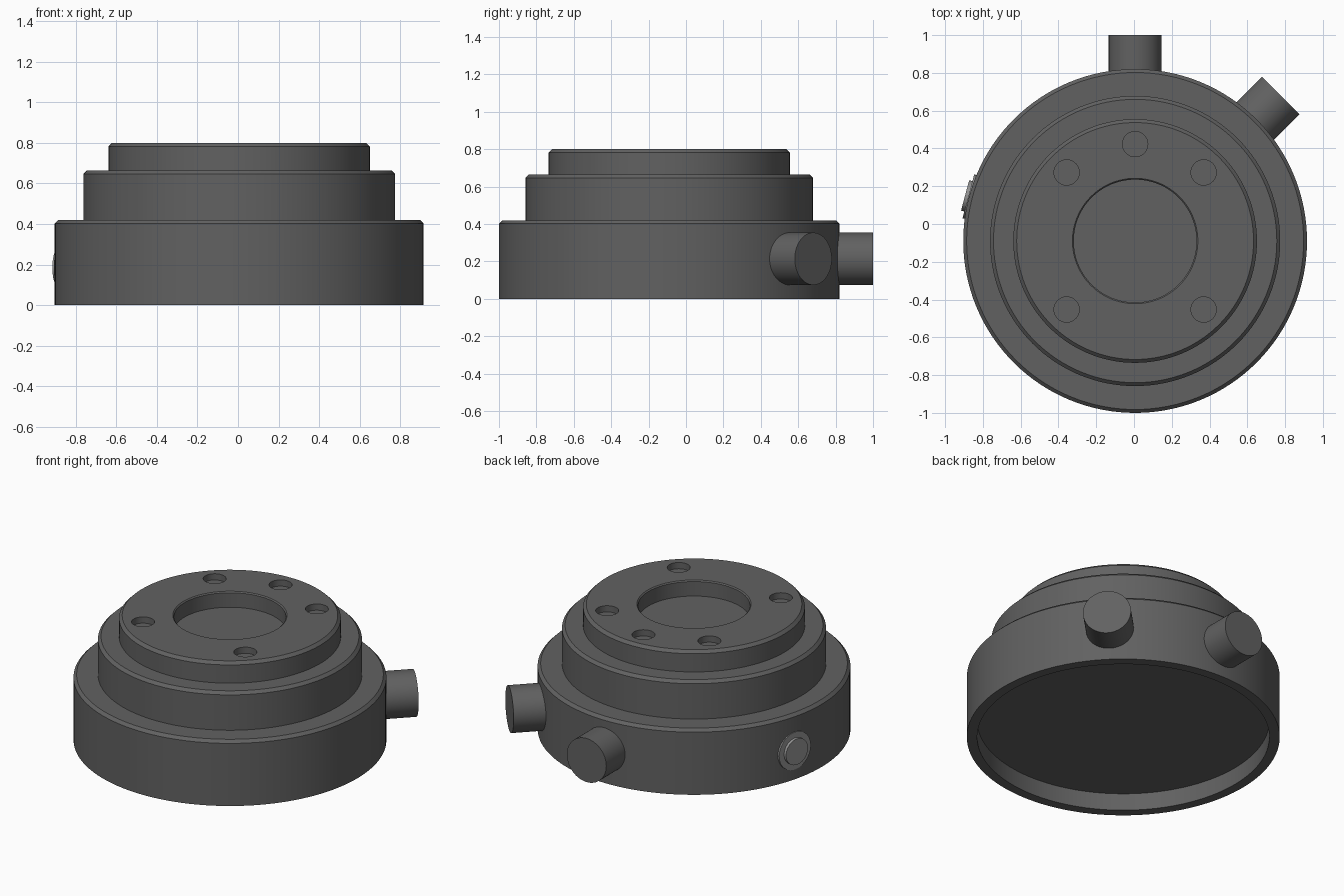
import bpy, bmesh, math
from mathutils import Vector

if "Cube" in bpy.data.objects:
    bpy.data.objects.remove(bpy.data.objects["Cube"])

CENTRE = Vector((0.006, -0.09, 0))


def material(name, v):
    m = bpy.data.materials.new(name)
    m.diffuse_color = (v, v, v, 1)
    m.use_nodes = True
    m.node_tree.nodes["Principled BSDF"].inputs["Base Color"].default_value = m.diffuse_color
    return m


DARK = material("dark_grey", 0.12)
LIGHT = material("light_grey", 0.3)


def smooth(ob):
    bpy.ops.object.select_all(action='DESELECT')
    ob.select_set(True)
    bpy.context.view_layer.objects.active = ob
    bpy.ops.object.shade_smooth_by_angle(angle=math.radians(30))


def lathe(name, profile, mat, steps=128):
    """Revolve (radius, z) points around the z axis."""
    bm = bmesh.new()
    vs = [bm.verts.new((r, 0, z)) for r, z in profile]
    es = [bm.edges.new(p) for p in zip(vs, vs[1:])]
    bmesh.ops.spin(bm, geom=vs + es, cent=(0, 0, 0), axis=(0, 0, 1),
                   angle=math.tau, steps=steps)
    bmesh.ops.remove_doubles(bm, verts=bm.verts, dist=1e-5)
    bmesh.ops.recalc_face_normals(bm, faces=bm.faces)
    me = bpy.data.meshes.new(name)
    bm.to_mesh(me)
    bm.free()
    me.materials.append(mat)
    ob = bpy.data.objects.new(name, me)
    bpy.context.collection.objects.link(ob)
    return ob


def radial(name, profile, angle, z, mat):
    """Lathed part pointing outward; profile z is distance from the body axis."""
    ob = lathe(name, profile, mat, 64)
    ob.rotation_euler = (0, math.pi / 2, math.radians(angle))
    ob.location = CENTRE + Vector((0, 0, z))
    smooth(ob)
    return ob


# Stepped body with hollow underside and central top recess
C = 0.018
body = lathe("stepped_body", [
    (0, 0.11), (0.85, 0.11), (0.85, 0), (0.91, 0),
    (0.91, 0.42 - C), (0.91 - C, 0.42), (0.768, 0.42),
    (0.768, 0.665 - C), (0.768 - C, 0.665), (0.645, 0.665),
    (0.645, 0.80 - C), (0.645 - C, 0.80),
    (0.332, 0.80), (0.325, 0.793), (0.325, 0.70), (0, 0.70)], DARK)
body.location = CENTRE

# Five shallow screw holes in the top face
for a in (45, 90, 135, 225, 315):
    t = math.radians(a)
    cutter = lathe("hole_cutter", [(0, 0.76), (0.067, 0.76), (0.067, 0.9), (0, 0.9)], DARK, 48)
    cutter.location = CENTRE + Vector((0.513 * math.cos(t), 0.513 * math.sin(t), 0))
    cutter.hide_render = True
    mod = body.modifiers.new("hole", 'BOOLEAN')
    mod.operation = 'DIFFERENCE'
    mod.solver = 'EXACT'
    mod.object = cutter
    bpy.context.view_layer.objects.active = body
    bpy.ops.object.modifier_apply(modifier=mod.name)
    bpy.data.objects.remove(cutter)
smooth(body)

# Two cable ports on the side wall
for name, a in (("back_port", 90), ("side_port", 45)):
    radial(name, [(0, 0.86), (0.14, 0.86), (0.14, 1.09), (0, 1.09)], a, 0.214, DARK)

# Flanged button on the left side
radial("button_flange", [(0, 0.87), (0.12, 0.87), (0.12, 0.914), (0, 0.914)], 165, 0.185, LIGHT)
radial("button_cap", [(0, 0.90), (0.083, 0.90), (0.083, 0.932), (0, 0.932)], 165, 0.185, LIGHT)
